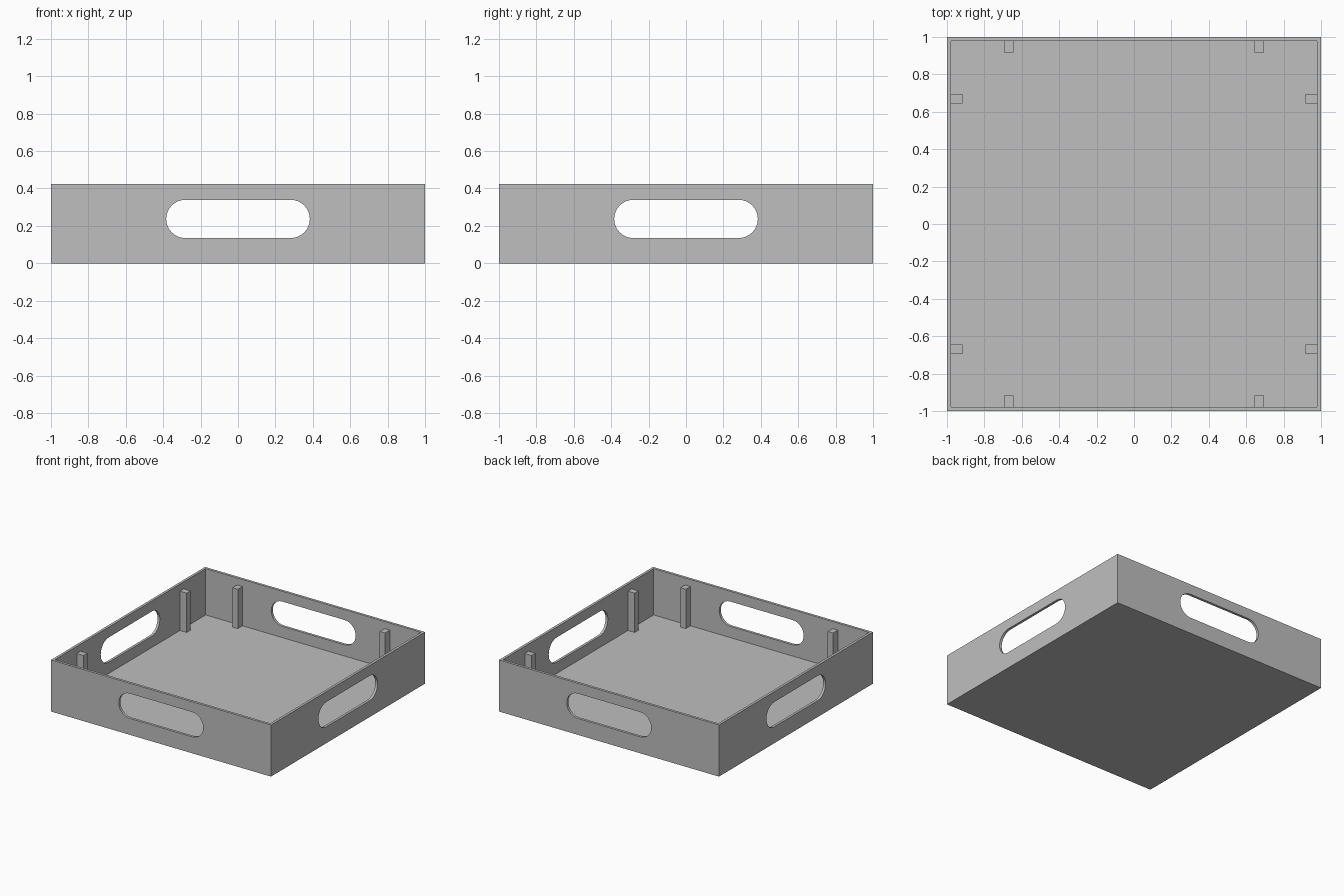
import bpy
import bmesh
from math import cos, sin, pi
from mathutils import Matrix, Vector

HEIGHT, WALL, FLOOR = 0.424, 0.021, 0.043
INNER = 1 - WALL

if "Cube" in bpy.data.objects:
    bpy.data.objects.remove(bpy.data.objects["Cube"], do_unlink=True)

grey = bpy.data.materials.new("plain grey")
grey.use_nodes = True
grey.diffuse_color = (0.52, 0.52, 0.52, 1)
grey.node_tree.nodes["Principled BSDF"].inputs["Base Color"].default_value = grey.diffuse_color


def add_object(name, bm):
    bmesh.ops.recalc_face_normals(bm, faces=bm.faces)
    mesh = bpy.data.meshes.new(name)
    bm.to_mesh(mesh)
    bm.free()
    mesh.materials.append(grey)
    obj = bpy.data.objects.new(name, mesh)
    bpy.context.collection.objects.link(obj)
    return obj


def box(name, low, high):
    low, high = Vector(low), Vector(high)
    bm = bmesh.new()
    bmesh.ops.create_cube(bm, size=1)
    bmesh.ops.scale(bm, vec=high - low, verts=bm.verts)
    bmesh.ops.translate(bm, vec=(low + high) / 2, verts=bm.verts)
    return add_object(name, bm)


def slot_cutter(name, half_length, radius, z, steps=16):
    # Rounded slot outline, pushed through the front wall only
    bm = bmesh.new()
    outline = []
    for side in (1, -1):
        for i in range(steps + 1):
            a = -side * pi / 2 + side * pi * i / steps if side > 0 else pi / 2 + pi * i / steps
            outline.append(bm.verts.new((side * (half_length - radius) + radius * cos(a),
                                         -1.1, z + radius * sin(a))))
    face = bm.faces.new(outline)
    extruded = bmesh.ops.extrude_face_region(bm, geom=[face])["geom"]
    bmesh.ops.translate(bm, vec=(0, 0.2, 0),
                        verts=[v for v in extruded if isinstance(v, bmesh.types.BMVert)])
    return add_object(name, bm)


def cut(target, cutter):
    cutter.hide_render = True
    mod = target.modifiers.new("cut", "BOOLEAN")
    mod.operation = "DIFFERENCE"
    mod.solver = "EXACT"
    mod.object = cutter
    bpy.context.view_layer.objects.active = target
    bpy.ops.object.modifier_apply(modifier=mod.name)
    bpy.data.objects.remove(cutter, do_unlink=True)


# Square open tray
tray = box("tray", (-1, -1, 0), (1, 1, HEIGHT))
cut(tray, box("cavity_cutter", (-INNER, -INNER, FLOOR), (INNER, INNER, HEIGHT + 0.2)))

# One handle slot and two upright posts on each wall
for turn, side in enumerate(("front", "left", "back", "right")):
    rotation = Matrix.Rotation(turn * pi / 2, 4, "Z")
    cutter = slot_cutter(side + "_slot_cutter", 0.384, 0.102, 0.237)
    cutter.data.transform(rotation)
    cut(tray, cutter)
    for number, x in enumerate((-0.67, 0.67), 1):
        post = box(f"{side}_post_{number}", (x - 0.025, -INNER - 0.005, FLOOR - 0.005),
                   (x + 0.025, -0.918, 0.366))
        post.data.transform(rotation)

# Smooth slot ends, sharp box edges
bpy.ops.object.select_all(action="DESELECT")
tray.select_set(True)
bpy.context.view_layer.objects.active = tray
bpy.ops.object.shade_smooth_by_angle(angle=pi / 6)
